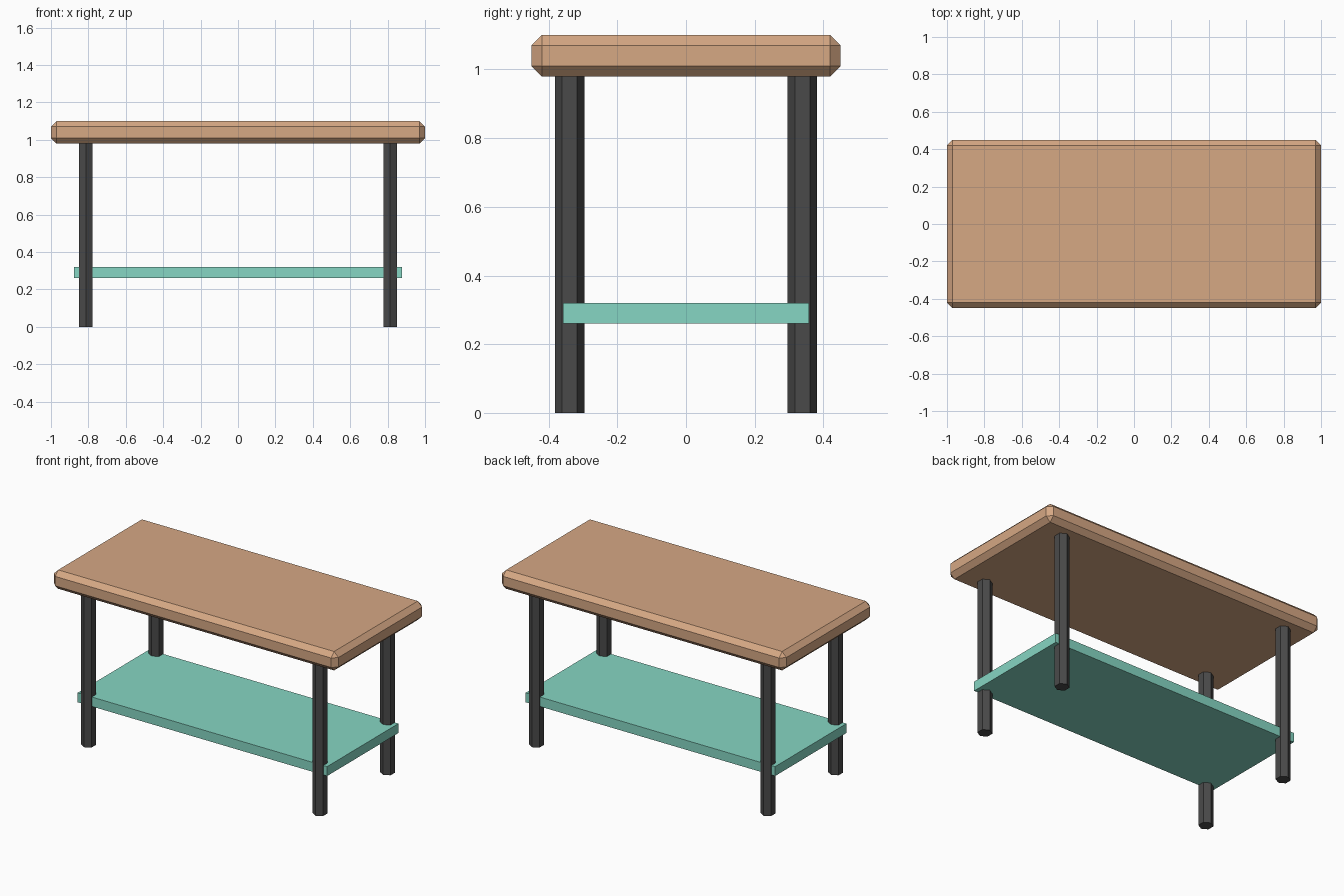
import bpy

if "Cube" in bpy.data.objects:
    bpy.data.objects.remove(bpy.data.objects["Cube"])


def srgb(r, g, b):
    def lin(c):
        c /= 255
        return c / 12.92 if c <= 0.04045 else ((c + 0.055) / 1.055) ** 2.4
    return (lin(r), lin(g), lin(b), 1)


def material(name, rgb):
    mat = bpy.data.materials.new(name)
    mat.diffuse_color = srgb(*rgb)
    mat.use_nodes = True
    mat.node_tree.nodes["Principled BSDF"].inputs["Base Color"].default_value = mat.diffuse_color
    return mat


def box(name, size, z_low, z_high, mat):
    bpy.ops.mesh.primitive_cube_add(size=1, location=(0, 0, (z_low + z_high) / 2))
    obj = bpy.context.object
    obj.name = name
    obj.scale = (size[0], size[1], z_high - z_low)
    bpy.ops.object.transform_apply(location=False, rotation=False, scale=True)
    obj.data.materials.append(mat)
    return obj


wood = material("warm wood", (214, 168, 132))
teal = material("teal paint", (134, 214, 195))
black = material("dark metal", (74, 74, 74))

# Tabletop with chamfered edges
top = box("tabletop", (2.0, 0.9), 0.98, 1.10, wood)
bevel = top.modifiers.new("chamfer", 'BEVEL')
bevel.width = 0.03
bevel.segments = 1

# Lower shelf
box("lower_shelf", (1.754, 0.716), 0.26, 0.32, teal)

# Four hexagonal legs, with a corner pointing front and back
for x_name, x in (("left", -0.814), ("right", 0.814)):
    for y_name, y in (("front", -0.339), ("back", 0.339)):
        bpy.ops.mesh.primitive_cylinder_add(vertices=6, radius=0.043, depth=0.98,
                                            location=(x, y, 0.49))
        leg = bpy.context.object
        leg.name = f"{y_name}_{x_name}_leg"
        leg.data.materials.append(black)
